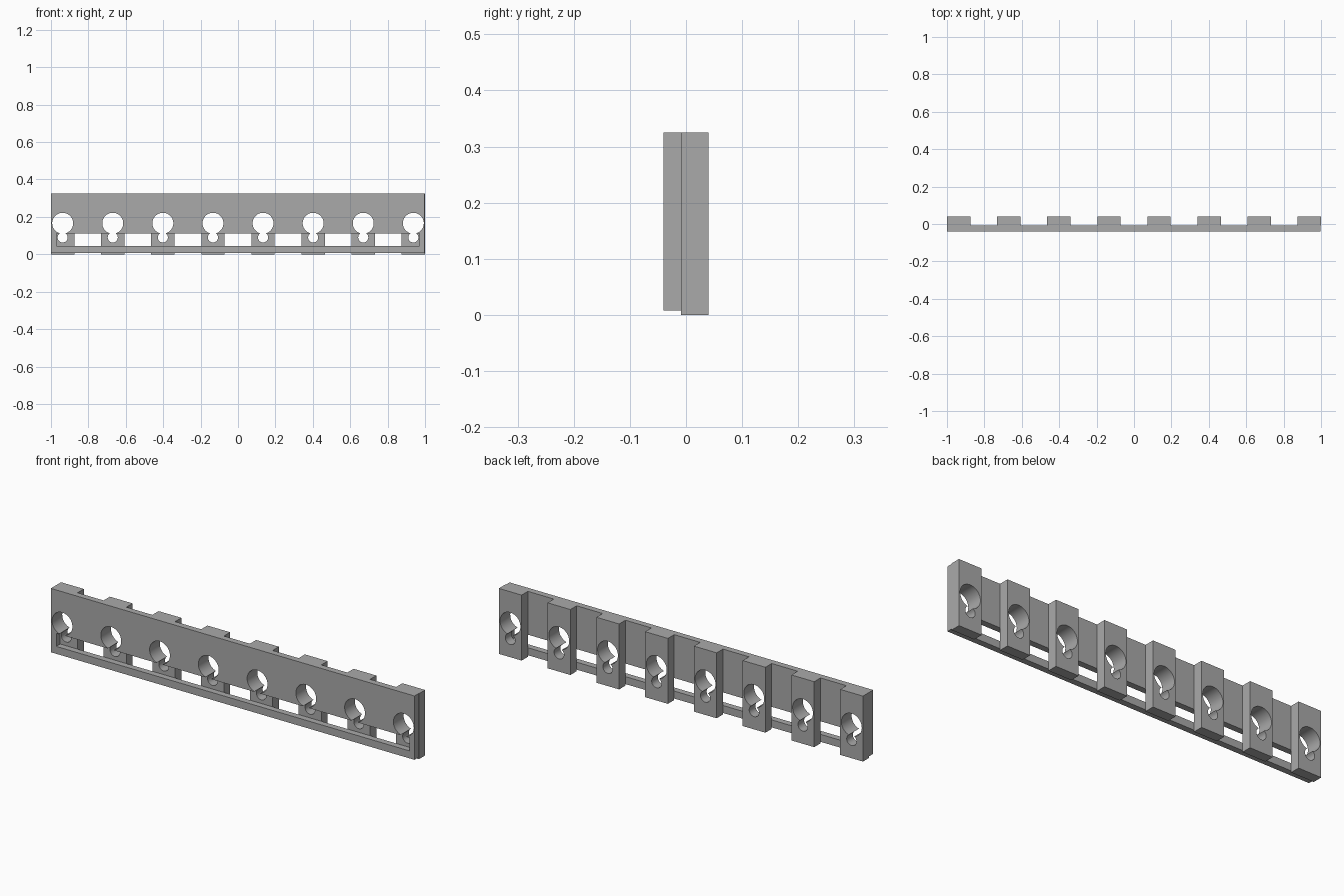
import bpy
import bmesh
from math import acos, cos, sin, pi, hypot

cube = bpy.data.objects.get("Cube")
if cube:
    bpy.data.objects.remove(cube, do_unlink=True)

# Dimensions
COUNT, PAD_WIDTH, HEIGHT = 8, 0.125, 0.325
FRONT, SEAM, BACK = -0.04, -0.009, 0.04
BIG_Z, BIG_R = 0.166, 0.056
SMALL_Z, SMALL_R = 0.09, 0.027
PITCH = (2 - PAD_WIDTH) / (COUNT - 1)
CENTRES = [-1 + PAD_WIDTH / 2 + i * PITCH for i in range(COUNT)]

grey = bpy.data.materials.new("plain grey")
grey.use_nodes = True
grey.diffuse_color = (0.4, 0.4, 0.4, 1)
grey.node_tree.nodes["Principled BSDF"].inputs["Base Color"].default_value = (0.4, 0.4, 0.4, 1)


def prism(name, outline, y0, y1):
    """Extrude an x-z outline from y0 to y1."""
    bm = bmesh.new()
    face = bm.faces.new([bm.verts.new((x, y0, z)) for x, z in outline])
    new = bmesh.ops.extrude_face_region(bm, geom=[face])["geom"]
    bmesh.ops.translate(bm, vec=(0, y1 - y0, 0),
                        verts=[v for v in new if isinstance(v, bmesh.types.BMVert)])
    bmesh.ops.recalc_face_normals(bm, faces=bm.faces)
    mesh = bpy.data.meshes.new(name)
    bm.to_mesh(mesh)
    bm.free()
    mesh.materials.append(grey)
    obj = bpy.data.objects.new(name, mesh)
    bpy.context.collection.objects.link(obj)
    return obj


def box(name, x0, x1, z0, z1, y0, y1):
    return prism(name, [(x0, z0), (x1, z0), (x1, z1), (x0, z1)], y0, y1)


def keyhole(cx):
    """Outline of a large circle merged with a small one below it."""
    gap = BIG_Z - SMALL_Z
    a = acos((gap**2 + BIG_R**2 - SMALL_R**2) / (2 * gap * BIG_R))
    b = acos((gap**2 + SMALL_R**2 - BIG_R**2) / (2 * gap * SMALL_R))
    points = []
    for z, r, start, sweep, n in ((BIG_Z, BIG_R, -pi / 2 + a, 2 * (pi - a), 40),
                                  (SMALL_Z, SMALL_R, pi / 2 + b, 2 * (pi - b), 24)):
        for i in range(n):
            t = start + sweep * i / n
            points.append((cx + r * cos(t), z + r * sin(t)))
    return points


def cut(target, cutter):
    mod = target.modifiers.new("cut", "BOOLEAN")
    mod.operation, mod.solver, mod.object = "DIFFERENCE", "EXACT", cutter
    bpy.ops.object.select_all(action="DESELECT")
    bpy.context.view_layer.objects.active = target
    target.select_set(True)
    bpy.ops.object.modifier_apply(modifier=mod.name)


# Front plate with its long slot
plate = box("front_plate", -1, 0.997, 0.008, HEIGHT, FRONT, SEAM)
slot = box("slot_cutter", -0.97, 0.97, 0.045, 0.11, FRONT - 0.1, SEAM + 0.1)
cut(plate, slot)
bpy.data.objects.remove(slot, do_unlink=True)

# Back pads, each pierced together with the plate by a keyhole
parts = [plate]
for i, cx in enumerate(CENTRES):
    pad = box(f"back_pad_{i + 1}", cx - PAD_WIDTH / 2, cx + PAD_WIDTH / 2,
              0, HEIGHT, SEAM, BACK)
    hole = prism("keyhole_cutter", keyhole(cx), FRONT - 0.1, BACK + 0.1)
    cut(plate, hole)
    cut(pad, hole)
    bpy.data.objects.remove(hole, do_unlink=True)
    parts.append(pad)

# Smooth hole walls, sharp edges elsewhere
for part in parts:
    bpy.ops.object.select_all(action="DESELECT")
    bpy.context.view_layer.objects.active = part
    part.select_set(True)
    bpy.ops.object.shade_smooth_by_angle()
